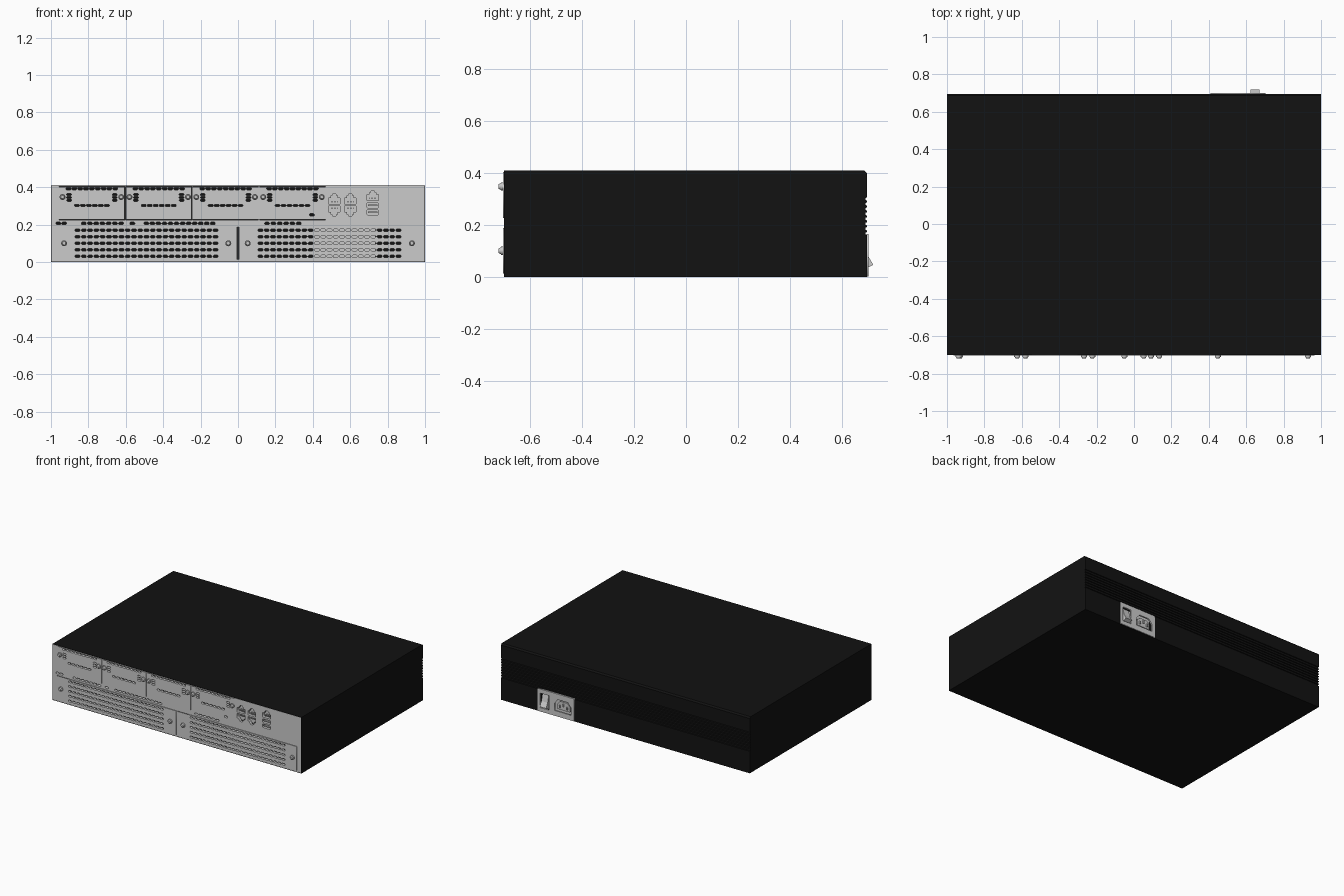
import bpy, bmesh, math
from mathutils import Matrix, Vector

if "Cube" in bpy.data.objects:
    bpy.data.objects.remove(bpy.data.objects["Cube"])

black = bpy.data.materials.new("black_paint")
black.diffuse_color = (0.006, 0.006, 0.006, 1)
black.use_nodes = True
black.node_tree.nodes["Principled BSDF"].inputs["Base Color"].default_value = black.diffuse_color


def add(name, bm, mat=None):
    bmesh.ops.recalc_face_normals(bm, faces=bm.faces)
    me = bpy.data.meshes.new(name)
    bm.to_mesh(me)
    bm.free()
    ob = bpy.data.objects.new(name, me)
    bpy.context.collection.objects.link(ob)
    if mat:
        me.materials.append(mat)
    return ob


def boxes(name, items, mat=None):
    """Each item is x0, x1, y0, y1, z0, z1."""
    bm = bmesh.new()
    for x0, x1, y0, y1, z0, z1 in items:
        m = Matrix.Translation(((x0 + x1) / 2, (y0 + y1) / 2, (z0 + z1) / 2))
        m = m @ Matrix.Diagonal((x1 - x0, y1 - y0, z1 - z0, 1))
        bmesh.ops.create_cube(bm, size=1, matrix=m)
    return add(name, bm, mat)


def prism(bm, pts, x0, x1):
    """Extrude a y-z profile along x."""
    f = bm.faces.new([bm.verts.new((x0, y, z)) for y, z in pts])
    r = bmesh.ops.extrude_face_region(bm, geom=[f])
    bmesh.ops.translate(bm, vec=(x1 - x0, 0, 0),
                        verts=[v for v in r["geom"] if isinstance(v, bmesh.types.BMVert)])


def rect(x0, x1, z0, z1):
    return [(x0, z0), (x1, z0), (x1, z1), (x0, z1)]


def slot(x, z, w=0.026, h=0.013, c=0.004):
    w, h = w / 2, h / 2
    return [(x + a, z + b) for a, b in ((-w + c, -h), (w - c, -h), (w, -h + c), (w, h - c),
                                        (w - c, h), (-w + c, h), (-w, h - c), (-w, -h + c))]


def row(x0, x1, z, n, **k):
    return [slot(x0 + (x1 - x0) * i / (n - 1), z, **k) for i in range(n)]


def plate(name, outline, holes, y0, y1):
    """Flat sheet in the x-z plane with holes, spanning y0..y1."""
    cu = bpy.data.curves.new(name, 'CURVE')
    cu.dimensions, cu.fill_mode, cu.extrude = '2D', 'BOTH', (y1 - y0) / 2
    for loop in [outline] + holes:
        s = cu.splines.new('POLY')
        s.points.add(len(loop) - 1)
        for p, (x, z) in zip(s.points, loop):
            p.co = (x, z, 0, 1)
        s.use_cyclic_u = True
    tmp = bpy.data.objects.new(name, cu)
    bpy.context.collection.objects.link(tmp)
    bpy.context.view_layer.update()
    me = bpy.data.meshes.new_from_object(tmp.evaluated_get(bpy.context.evaluated_depsgraph_get()))
    bpy.data.objects.remove(tmp)
    ob = bpy.data.objects.new(name, me)
    bpy.context.collection.objects.link(ob)
    me.transform(Matrix.Translation((0, (y0 + y1) / 2, 0)) @ Matrix.Rotation(math.pi / 2, 4, 'X'))
    return ob


# Case: side profile with fine ribs across the back
profile = [(-0.7, 0), (0.696, 0), (0.696, 0.16)]
for i in range(8):
    z = 0.16 + i * 0.019
    profile += [(0.69, z + 0.002), (0.69, z + 0.010), (0.696, z + 0.012), (0.696, z + 0.018)]
profile += [(0.696, 0.398), (0.686, 0.408), (-0.7, 0.408)]
bm = bmesh.new()
prism(bm, profile, -1, 1)
bmesh.ops.recalc_face_normals(bm, faces=bm.faces)
# Case: pocket behind the front panel
front = min(bm.faces, key=lambda f: f.calc_center_median().y)
bmesh.ops.inset_region(bm, faces=[front], thickness=0.003)
r = bmesh.ops.extrude_face_region(bm, geom=[front])
bmesh.ops.translate(bm, vec=(0, 0.06, 0),
                    verts=[v for v in r["geom"] if isinstance(v, bmesh.types.BMVert)])
if front.is_valid:
    bmesh.ops.delete(bm, geom=[front], context='FACES_ONLY')
case = add("case", bm, black)

# Case: pocket for the power inlet
cutter = boxes("inlet_cutter", [(0.42, 0.69, 0.64, 0.75, 0.012, 0.153)], black)
cutter.hide_render = True
cutter.hide_set(True)
mod = case.modifiers.new("inlet_pocket", 'BOOLEAN')
mod.object, mod.operation, mod.solver = cutter, 'DIFFERENCE', 'EXACT'

# Front frame: openings for cards, covers, ports and the middle slot row
edges = [-0.96 + 0.3575 * i for i in range(5)]
cards = [(a + 0.002, b - 0.002, 0.225, 0.403) for a, b in zip(edges, edges[1:])]
covers = [(-0.965, -0.004, 0.012, 0.188), (0.004, 0.965, 0.012, 0.188)]
jack_half = [(0.031, -0.024), (0.031, 0.008), (0.018, 0.008), (0.018, 0.020), (0.010, 0.020), (0.010, 0.028)]
jack_half = jack_half + [(-x, z) for x, z in reversed(jack_half)]
jacks = [(0.515, 0.335, 1), (0.60, 0.335, 1), (0.515, 0.275, -1), (0.60, 0.275, -1), (0.72, 0.352, 1)]
usb = [(0.72, 0.302), (0.72, 0.265)]
holes = [rect(*r) for r in cards + covers]
holes += [[(x + a, z + s * b) for a, b in jack_half] for x, z, s in jacks]
holes += [slot(x, z, w=0.064, h=0.026) for x, z in usb]
for x0, x1, n in ((-0.96, -0.93, 2), (-0.825, -0.625, 7), (-0.49, -0.135, 12), (0.155, 0.325, 6)):
    holes += row(x0, x1, 0.206, n)
holes.append(slot(-0.565, 0.206))
plate("front_frame", rect(-0.997, 0.997, 0.003, 0.405), holes, -0.7, -0.68)


def shrink(r, d=0.001):
    return rect(r[0] + d, r[1] - d, r[2] + d, r[3] - d)


# Interface cards
for i, c in enumerate(cards):
    m = (c[0] + c[1]) / 2
    h = row(m - 0.125, m + 0.125, 0.392, 9) + row(m - 0.08, m + 0.08, 0.302, 6)
    h += [slot(m + s * 0.122, z, h=0.011) for s in (-1, 1) for z in (0.33, 0.345, 0.36)]
    if i == 3:
        h.append(slot(0.395, 0.252))
    plate(f"card_plate_{i + 1}", shrink(c), h, -0.703, -0.685)

# Lower vented covers
for side, c in zip(("left", "right"), covers):
    x0 = -0.858 if side == "left" else 0.12
    h = [s for z in (0.03, 0.065, 0.10, 0.135, 0.17) for s in row(x0, x0 + 0.738, z, 23)]
    plate(f"{side}_vent_cover", shrink(c), h, -0.703, -0.685)

# Grey parts seen through the openings
boxes("power_unit_behind_vents", [(0.40, 0.735, -0.678, -0.645, 0.015, 0.185)])
boxes("jack_backs", [(x - 0.036, x + 0.036, -0.672, -0.645, z - 0.03, z + 0.03) for x, z, s in jacks])
boxes("jack_contacts", [(x + k * 0.008 - 0.002, x + k * 0.008 + 0.002, -0.69, -0.67,
                         z - s * 0.012 - 0.004, z - s * 0.012 + 0.004)
                        for x, z, s in jacks for k in range(-2, 3)])
boxes("usb_tongues", [(x - 0.025, x + 0.025, -0.697, -0.66, z - 0.004, z + 0.004) for x, z in usb])
boxes("usb_backs", [(x - 0.036, x + 0.036, -0.678, -0.645, z - 0.016, z + 0.016) for x, z in usb])

# Thumb screws
spots = [(x, 0.347) for a, b in zip(edges, edges[1:]) for x in (a + 0.022, b - 0.022)]
spots += [(x, 0.10) for x in (-0.93, -0.052, 0.052, 0.93)]
bm = bmesh.new()
for x, z in spots:
    for r1, r2, depth, y in ((0.016, 0.016, 0.014, -0.705), (0.013, 0.009, 0.008, -0.716)):
        bmesh.ops.create_cone(bm, cap_ends=True, segments=16, radius1=r1, radius2=r2, depth=depth,
                              matrix=Matrix.Translation((x, y, z)) @ Matrix.Rotation(math.pi / 2, 4, 'X'))
screws = add("thumb_screws", bm)
bpy.context.view_layer.objects.active = screws
screws.select_set(True)
bpy.ops.object.shade_smooth_by_angle()

# Power inlet: plate, socket, pins and rocker switch
socket = [(0.435, 0.04), (0.565, 0.04), (0.565, 0.095), (0.54, 0.125), (0.46, 0.125), (0.435, 0.095)]
plate("inlet_plate", rect(0.408, 0.702, 0.002, 0.165), [socket, rect(0.612, 0.682, 0.03, 0.135)], 0.69, 0.701)
core = [(0.5 + (x - 0.5) * 0.75, 0.08 + (z - 0.08) * 0.7) for x, z in socket]
plate("socket_core", core, [], 0.645, 0.69)
boxes("inlet_back", [(0.42, 0.69, 0.641, 0.655, 0.012, 0.153)])
boxes("socket_pins", [(x - 0.004, x + 0.004, 0.68, 0.698, z - 0.01, z + 0.01)
                      for x, z in ((0.47, 0.075), (0.5, 0.09), (0.53, 0.075))])
bm = bmesh.new()
prism(bm, [(0.65, 0.035), (0.699, 0.036), (0.72, 0.046), (0.700, 0.08), (0.688, 0.13), (0.65, 0.13)], 0.622, 0.672)
add("rocker_switch", bm)
